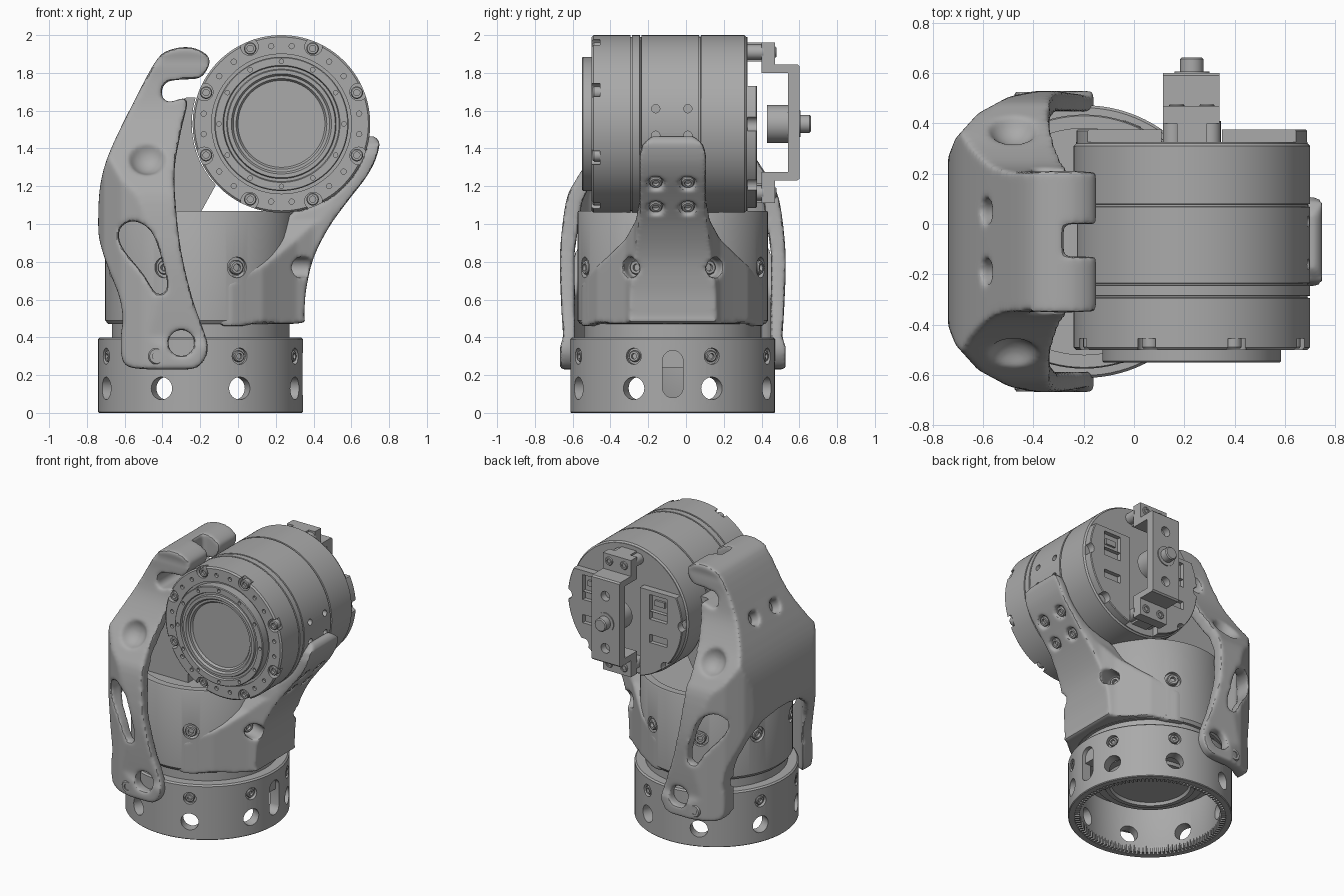
import bpy, bmesh, math
from math import cos, sin, pi, radians
from mathutils import Matrix, Vector

if "Cube" in bpy.data.objects:
    bpy.data.objects.remove(bpy.data.objects["Cube"])

metal = bpy.data.materials.new("plain grey metal")
metal.use_nodes = True
grey = (0.4, 0.4, 0.4, 1)
metal.diffuse_color = grey
metal.node_tree.nodes["Principled BSDF"].inputs["Base Color"].default_value = grey

BX, BY = -0.198, -0.07    # vertical axis of the base
MX, MZ = 0.23, 1.53       # horizontal axis of the motor
parts = []


def finish(name, bm):
    bmesh.ops.remove_doubles(bm, verts=bm.verts, dist=1e-5)
    bmesh.ops.recalc_face_normals(bm, faces=bm.faces)
    mesh = bpy.data.meshes.new(name)
    bm.to_mesh(mesh)
    bm.free()
    mesh.materials.append(metal)
    obj = bpy.data.objects.new(name, mesh)
    bpy.context.collection.objects.link(obj)
    parts.append(obj)
    return obj


def facing(loc, direction):
    turn = Vector(direction).to_track_quat('Z', 'Y').to_matrix().to_4x4()
    return Matrix.Translation(loc) @ turn


def prism(name, outline, axis, low, high):
    """Extrude a flat outline along one axis."""
    place = {'x': lambda a, b: (low, a, b), 'y': lambda a, b: (a, low, b),
             'z': lambda a, b: (a, b, low)}[axis]
    bm = bmesh.new()
    face = bm.faces.new([bm.verts.new(place(a, b)) for a, b in outline])
    new = bmesh.ops.extrude_face_region(bm, geom=[face])["geom"]
    step = Vector([high - low if axis == k else 0 for k in 'xyz'])
    bmesh.ops.translate(bm, vec=step, verts=[v for v in new if isinstance(v, bmesh.types.BMVert)])
    return finish(name, bm)


def box(name, low, high):
    outline = [(low[0], low[1]), (high[0], low[1]), (high[0], high[1]), (low[0], high[1])]
    return prism(name, outline, 'z', low[2], high[2])


def lathe(name, profile, loc, direction=(0, 0, 1), segments=96):
    """Turn a (radius, height) profile around a direction."""
    bm = bmesh.new()
    rows = []
    for k in range(segments):
        a = 2 * pi * k / segments
        rows.append([bm.verts.new((r * cos(a), r * sin(a), h)) for r, h in profile])
    for k, row in enumerate(rows):
        nxt = rows[(k + 1) % segments]
        for i in range(len(profile)):
            j = (i + 1) % len(profile)
            if profile[i][0] or profile[j][0]:
                bm.faces.new((row[i], nxt[i], nxt[j], row[j]))
    bmesh.ops.transform(bm, matrix=facing(loc, direction), verts=bm.verts)
    return finish(name, bm)


def rods(name, items, segments=24):
    """One mesh of cylinders given as (centre, direction, radius, depth)."""
    bm = bmesh.new()
    for loc, direction, r, depth in items:
        bmesh.ops.create_cone(bm, cap_ends=True, segments=segments, radius1=r, radius2=r,
                              depth=depth, matrix=facing(loc, direction))
    return finish(name, bm)


def bolt(name, loc, direction, r=0.035):
    profile = [(0, -r), (r, -r), (r, r * .4), (r * .85, r * .6), (r * .5, r * .6), (r * .5, 0), (0, 0)]
    lathe(name, profile, loc, direction, 18)


def bake(obj):
    graph = bpy.context.evaluated_depsgraph_get()
    mesh = bpy.data.meshes.new_from_object(obj.evaluated_get(graph))
    obj.modifiers.clear()
    obj.data = mesh


def combine(obj, other, operation='DIFFERENCE'):
    mod = obj.modifiers.new("cut", 'BOOLEAN')
    mod.operation, mod.object, mod.solver = operation, other, 'EXACT'
    bake(obj)
    parts.remove(other)
    bpy.data.objects.remove(other)


def soften(obj, voxel, rounds):
    """Round a carved solid into a cast-looking part."""
    mod = obj.modifiers.new("cast", 'REMESH')
    mod.mode, mod.voxel_size = 'VOXEL', voxel
    mod = obj.modifiers.new("soft", 'SMOOTH')
    mod.factor, mod.iterations = 0.5, rounds
    bake(obj)


def curve(points, steps=4):
    """Closed smooth curve through the points."""
    pts, out = [Vector(p) for p in points], []
    for i in range(len(pts)):
        a, b, c, d = (pts[(i + k) % len(pts)] for k in (-1, 0, 1, 2))
        for s in range(steps):
            t = s / steps
            out.append(tuple(b + (c - a) * t / 2 + (a * 2 - b * 5 + c * 4 - d) * t * t / 2
                             + (b * 3 - a - c * 3 + d) * t ** 3 / 2))
    return out


def mirrored(half):
    return [(BY + w, z) for w, z in half] + [(BY - w, z) for w, z in reversed(half)]


def plan(name, half):
    return prism(name, [(x, y) for y, x in mirrored(half)], 'z', 0, 2.1)


def around(count, offset=0.0):
    return [(cos(offset + 2 * pi * k / count), sin(offset + 2 * pi * k / count)) for k in range(count)]


eight = around(8, pi / 8)


def radial(r, z, radius, depth):
    return [((BX + r * c, BY + r * s, z), (c, s, 0), radius, depth) for c, s in eight]


# base ring, open below
base = lathe("base_ring", [(.5, 0), (.537, 0), (.542, .005), (.542, .39), (.532, .4), (0, .4), (0, .34),
                           (.47, .34), (.47, .05)], (BX, BY, 0))
combine(base, rods("holes", radial(.5, .13, .06, .2) + radial(.55, .3, .043, .07)))
slot = [(BY + .055 * c, (.275 if s > 0 else .135) + .055 * s) for c, s in around(24, pi / 24)]
combine(base, prism("slot", slot, 'x', .2, .4))
box("slot_latch", (.25, BY - .06, .24), (.315, BY + .06, .34))
for c, s in eight:
    bolt("base_bolt", (BX + .52 * c, BY + .52 * s, .3), (c, s, 0), .03)
bm = bmesh.new()
for k in range(110):
    turn = Matrix.Rotation(2 * pi * k / 110, 4, 'Z') @ Matrix.Translation((.485, 0, .025))
    bmesh.ops.create_cube(bm, size=1, matrix=Matrix.Translation((BX, BY, 0)) @ turn
                          @ Matrix.Diagonal((.035, .013, .048, 1)))
finish("base_teeth", bm)
lathe("base_hub", [(0, .26), (.26, .26), (.27, .24), (.3, .24), (.31, .26), (.36, .26),
                   (.38, .3), (.38, .36), (0, .36)], (BX, BY, 0))
for c, s in eight:
    bolt("hub_bolt", (BX + .42 * c, BY + .42 * s, .34), (0, 0, -1), .025)
lathe("neck", [(0, .38), (.47, .38), (.47, .49), (0, .49)], (BX, BY, 0))

# lower housing
housing = lathe("lower_housing", [(0, .47), (.49, .47), (.505, .49), (.505, 1.06), (.5, 1.07),
                                  (.45, 1.07), (.45, .98), (0, .98)], (BX, BY, 0))
combine(housing, rods("bores", radial(.53, .77, .055, .1)))
for c, s in eight:
    bolt("housing_bolt", (BX + .485 * c, BY + .485 * s, .77), (c, s, 0), .038)

# arm that flares out of the housing and holds the motor
arm = prism("support_arm", curve([(-.1, .475), (.1, .475), (.335, .475), (.35, .52), (.36, .65), (.4, .82),
                                  (.48, .98), (.58, 1.12), (.68, 1.25), (.735, 1.36), (.738, 1.45),
                                  (.6, 1.46), (.3, 1.07), (.1, .95), (-.1, .9)]), 'y', -.7, .6)
combine(arm, prism("arm_width", mirrored([(.5, .46), (.5, .66), (.44, .74), (.34, .83), (.25, .92),
                                          (.195, 1.02), (.177, 1.12), (.177, 1.36), (.162, 1.42),
                                          (.11, 1.465)]), 'x', -.3, 1), 'INTERSECT')
combine(arm, plan("flare", [(.503, -.2), (.48, -.03), (.4, .13), (.32, .225), (.25, .31),
                            (.205, .4), (.178, .52), (.178, .8)]), 'INTERSECT')
combine(arm, rods("seat", [((MX, 0, MZ), (0, 1, 0), .468, 2)], 96))
slope = Vector((.79, 0, -.61))
spots = [Vector((x, y, z)) for x, z in ((.65, 1.21), (.55, 1.08)) for y in (-.16, .01)]
combine(arm, rods("bores", [(p, slope, .045, .07) for p in spots] + radial(.6, .77, .055, .25)))
soften(arm, .011, 8)
for p in spots:
    bolt("arm_bolt", p - slope * .03, slope)

# motor drum with stepped front face
motor = lathe("motor_drum", [
    (0, -.32), (.46, -.32), (.47, -.31), (.47, -.08), (.462, -.078), (.462, -.07), (.47, -.068),
    (.47, .235), (.46, .237), (.46, .243), (.47, .245), (.47, .285), (.46, .287), (.46, .293),
    (.47, .295), (.47, .49), (.46, .5), (.37, .5), (.37, .485), (.355, .485), (.355, .545), (.35, .55),
    (.31, .55), (.305, .535), (.29, .535), (.285, .55), (.265, .55), (.255, .535), (.24, .535),
    (.23, .52), (0, .52)], (MX, 0, MZ), (0, -1, 0), 128)


def on_face(r, y, count, offset=0.0):
    return [Vector((MX + r * c, y, MZ + r * s)) for c, s in around(count, offset)]


front = (0, -1, 0)
notches = on_face(.442, -.5, 8, pi / 8)
pins = [p for p in on_face(.415, -.5, 24, pi / 24) if min((p - q).length for q in notches) > .07]
combine(motor, rods("notches", [(p, front, .046, .09) for p in notches]))
combine(motor, rods("pin_holes", [(p, front, .012, .04) for p in on_face(.331, -.55, 12)]
                    + [(p, front, .014, .04) for p in pins]
                    + [((.68, y, z), (1, 0, 0), .022, .1) for y in (-.16, .01) for z in (1.47, 1.61)], 12))
for p in on_face(.432, -.475, 8, pi / 8):
    bolt("face_bolt", p, front, .033)

# rear cover: two raised plates with slots and a notched rim
cover = lathe("rear_cover", [(0, .3), (.455, .3), (.46, .305), (.46, .37), (.455, .375), (0, .375)],
              (MX, 0, MZ), (0, 1, 0))
combine(cover, box("cover_top", (-.5, .325, 1.73), (1, .5, 2.1)))
combine(cover, box("channel", (MX - .12, .325, 1), (MX + .12, .5, 2)))
combine(cover, rods("rim_notches", [(p, front, .038, .1) for p in on_face(.465, .375, 8)]))
for side in (-1, 1):
    for z, high in ((1.64, .06), (1.55, .03), (1.38, .03)):
        x = MX + side * .27
        combine(cover, box("pocket", (x - .07, .345, z - high), (x + .07, .5, z + high)))
    box("pocket_lug", (MX + side * .27 - .04, .33, 1.62), (MX + side * .27 + .04, .36, 1.66))

# rear yoke with its feet, sensor and pin
yoke = prism("rear_yoke", [(.4, 1.96), (.47, 1.96), (.47, 1.845), (.59, 1.845), (.6, 1.835), (.6, 1.24),
                           (.59, 1.23), (.47, 1.23), (.47, 1.11), (.4, 1.11), (.4, 1.275), (.54, 1.275),
                           (.54, 1.8), (.4, 1.8)], 'x', MX - .115, MX + .11)
combine(yoke, rods("plate_holes", [((MX, .58, z), (0, 1, 0), .035, .06) for z in (1.34, 1.72)]))
for z in (1.91, 1.165):
    box("yoke_foot", (MX - .06, .31, z - .05), (MX + .06, .41, z + .05))
    for side in (-1, 1):
        rods("yoke_post", [((MX + side * .075, .36, z), (0, 1, 0), .04, .1)])
        bolt("yoke_bolt", (MX + side * .06, .46, z), (0, 1, 0), .03)
rods("sensor", [((MX, .485, MZ), (0, 1, 0), .1, .11)], 48)
lathe("sensor_pin", [(0, .53), (.07, .53), (.07, .607), (.047, .607), (.047, .655), (.04, .662), (0, .662)],
      (MX, 0, MZ), (0, 1, 0), 32)

# cast bracket: side profile, back outline and plan shaped together
bracket = prism("side_bracket", curve([
    (-.74, 1), (-.73, 1.2), (-.68, 1.38), (-.55, 1.65), (-.43, 1.87), (-.35, 1.925), (-.25, 1.935),
    (-.17, 1.9), (-.15, 1.85), (-.2, 1.775), (-.3, 1.765), (-.38, 1.75), (-.405, 1.69), (-.37, 1.645),
    (-.27, 1.66), (-.3, 1.5), (-.335, 1.3), (-.33, 1.1), (-.3, .85), (-.24, .6), (-.17, .4),
    (-.165, .31), (-.22, .24), (-.32, .23), (-.54, .235), (-.61, .275), (-.62, .4), (-.61, .5),
    (-.63, .62), (-.685, .76), (-.73, .9)]), 'y', -.75, .65)
combine(bracket, prism("back_outline", curve(mirrored([
    (.565, .15), (.58, .4), (.592, .6), (.597, .85), (.565, 1.12), (.515, 1.23), (.445, 1.34),
    (.375, 1.45), (.305, 1.6), (.28, 1.75), (.275, 1.86), (.235, 1.96)])), 'x', -1, 0), 'INTERSECT')
combine(bracket, plan("outer_plan", [(.598, -.1), (.598, -.4), (.575, -.5), (.51, -.62), (.41, -.71),
                                     (.32, -.745)]), 'INTERSECT')
# hollow inside, with an arch open at the bottom of the spine
hollow = prism("hollow", [(-.66, .1), (-.66, 1), (-.65, 1.2), (-.6, 1.37), (-.47, 1.6), (0, 1.6), (0, .1)],
               'y', -.75, .65)
combine(hollow, prism("hollow_width", mirrored([
    (.515, 0), (.52, .85), (.48, 1.12), (.43, 1.22), (.35, 1.33), (.28, 1.44), (.2, 1.6)]),
    'x', -1, .1), 'INTERSECT')
combine(hollow, plan("inner_plan", [(.525, .05), (.525, -.38), (.5, -.47), (.44, -.57), (.34, -.66)]),
        'INTERSECT')
combine(bracket, hollow)
combine(bracket, prism("arch", mirrored([(.39, .1), (.39, .68), (.34, .8), (.22, .89), (.05, .92)]),
                       'x', -.9, -.5))
combine(bracket, prism("window", curve([(-.625, .975), (-.55, 1.015), (-.455, .955), (-.395, .78),
                                        (-.375, .66), (-.43, .63), (-.505, .74), (-.615, .88)]),
                       'y', -.8, .8))
combine(bracket, box("hook_notch", (-.28, -.13, 1.7), (0, 0, 2.1)))
combine(bracket, rods("foot_holes", [((-.3, 0, .37), (0, 1, 0), .07, 2)]
                      + [((-.59, y, 1.57), (-.89, 0, .46), .05, .2) for y in (.05, -.19)]))
bm = bmesh.new()
for side in (-1, 1):
    bmesh.ops.create_uvsphere(bm, u_segments=24, v_segments=12, radius=.11,
                              matrix=Matrix.Translation((-.48, BY + side * .485, 1.37)))
combine(bracket, finish("dimples", bm))
soften(bracket, .012, 10)
for side in (-1, 1):
    bolt("bracket_bolt", (-.43, BY + side * .568, .3), (0, side, 0), .045)

# cradle pad between bracket and motor
hug = [(MX + .475 * cos(radians(a)), MZ + .475 * sin(radians(a))) for a in range(163, 226, 6)]
prism("cradle_pad", [(-.62, .9), (-.62, 1.28), (-.46, 1.6), (-.27, 1.67)] + hug
      + [(BX, 1.06), (BX, .9)], 'y', BY - .22, BY + .22)

# smooth shading with sharp edges kept
bpy.ops.object.select_all(action='DESELECT')
for obj in parts:
    obj.select_set(True)
bpy.context.view_layer.objects.active = bracket
bpy.ops.object.shade_smooth_by_angle(angle=radians(32))
